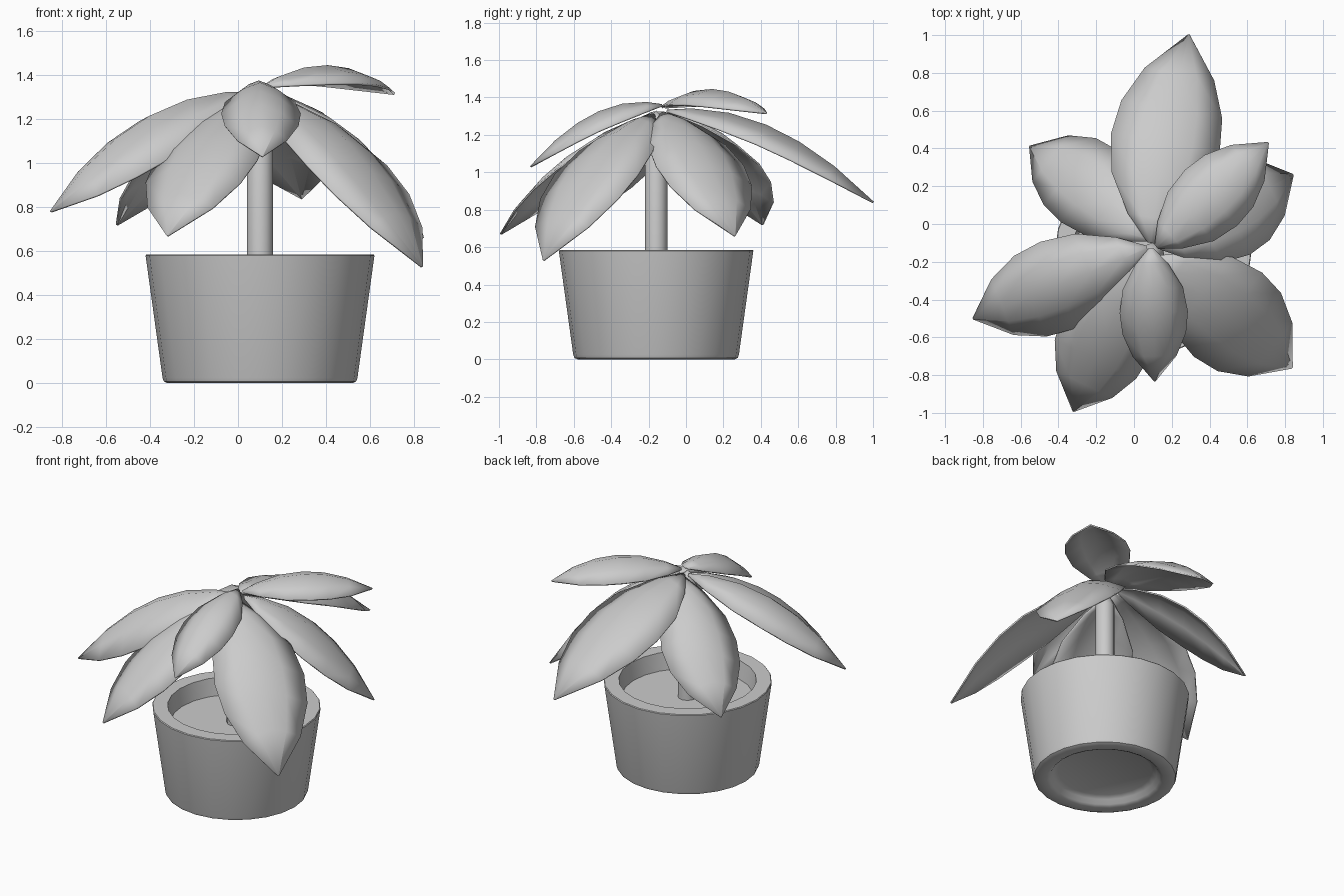
import bpy, bmesh, math
from mathutils import Vector

if "Cube" in bpy.data.objects:
    bpy.data.objects.remove(bpy.data.objects["Cube"])

CX, CY = 0.10, -0.16   # pot and stem axis


def finish(name, bm, angle):
    bmesh.ops.remove_doubles(bm, verts=bm.verts, dist=0.0005)
    bmesh.ops.recalc_face_normals(bm, faces=bm.faces)
    mesh = bpy.data.meshes.new(name)
    bm.to_mesh(mesh)
    bm.free()
    ob = bpy.data.objects.new(name, mesh)
    bpy.context.collection.objects.link(ob)
    bpy.ops.object.select_all(action='DESELECT')
    bpy.context.view_layer.objects.active = ob
    ob.select_set(True)
    bpy.ops.object.shade_smooth_by_angle(angle=math.radians(angle))
    return ob


def lathe(name, profile, sides):
    bm = bmesh.new()
    vs = [bm.verts.new((r, 0, z)) for r, z in profile]
    es = [bm.edges.new(p) for p in zip(vs, vs[1:])]
    bmesh.ops.spin(bm, geom=vs + es, cent=(0, 0, 0), axis=(0, 0, 1),
                   angle=math.tau, steps=sides)
    ob = finish(name, bm, 40)
    ob.location = (CX, CY, 0)
    return ob


# rows along the leaf: position and share of the half width
ROWS = [(0, .06), (.12, .48), (.3, .88), (.48, 1), (.64, .93), (.81, .64), (1, .01)]


def leaf(name, base, mid, tip, half_width, droop, roll=0):
    base, mid, tip = Vector(base), Vector(mid), Vector(tip)
    ctrl = 2 * mid - (base + tip) / 2
    d = tip - base
    side = Vector((-d.y, d.x, 0)).normalized()
    bm = bmesh.new()
    rows = []
    for t, w in ROWS:
        p = (1 - t) ** 2 * base + 2 * t * (1 - t) * ctrl + t * t * tip
        row = []
        for s in (-1, -.5, 0, .5, 1):
            q = p + side * (s * w * half_width)
            q.z += w * (roll * s - droop * abs(s) ** 1.5)
            row.append(bm.verts.new(q))
        rows.append(row)
    for a, b in zip(rows, rows[1:]):
        for i in range(4):
            bm.faces.new((a[i], a[i + 1], b[i + 1], b[i]))
    ob = finish(name, bm, 50)
    mod = ob.modifiers.new("thickness", 'SOLIDIFY')
    mod.thickness = 0.01
    mod.offset = 0


# pot with recessed underside and thick rim
lathe("pot", [(0, .05), (.29, .05), (.32, .035), (.34, .01), (.36, 0), (.42, 0),
              (.437, .008), (.443, .025), (.52, .58), (.516, .585), (.425, .585),
              (.405, .46)], 24)
# soil
lathe("soil", [(.408, .47), (0, .47)], 24)
# stem, tapering at the top
lathe("stem", [(0, .45), (.06, .45), (.06, 1.22), (.03, 1.3), (0, 1.33)], 12)

# leaves: base, middle of the ridge, tip, half width, edge droop, roll
leaf("back_leaf", (.09, -.10, 1.33), (.17, .45, 1.24), (.29, 1.0, .84), .29, .10)
leaf("back_left_leaf", (.08, -.08, 1.32), (-.25, .21, 1.14), (-.55, .41, .72), .24, .11)
leaf("left_leaf", (.07, -.13, 1.32), (-.42, -.33, 1.20), (-.85, -.5, .78), .245, .14, -.05)
leaf("front_left_leaf", (.07, -.17, 1.31), (-.15, -.60, 1.10), (-.32, -.99, .67), .255, .10)
leaf("front_leaf", (.09, -.13, 1.36), (.105, -.48, 1.315), (.11, -.83, 1.03), .178, .10)
leaf("front_right_leaf", (.12, -.18, 1.31), (.51, -.49, 1.08), (.835, -.76, .53), .285, .11)
leaf("right_leaf", (.13, -.12, 1.32), (.50, .08, 1.13), (.84, .26, .66), .265, .11)
leaf("top_right_leaf", (.12, -.12, 1.35), (.42, .15, 1.44), (.71, .43, 1.315), .20, .08)
